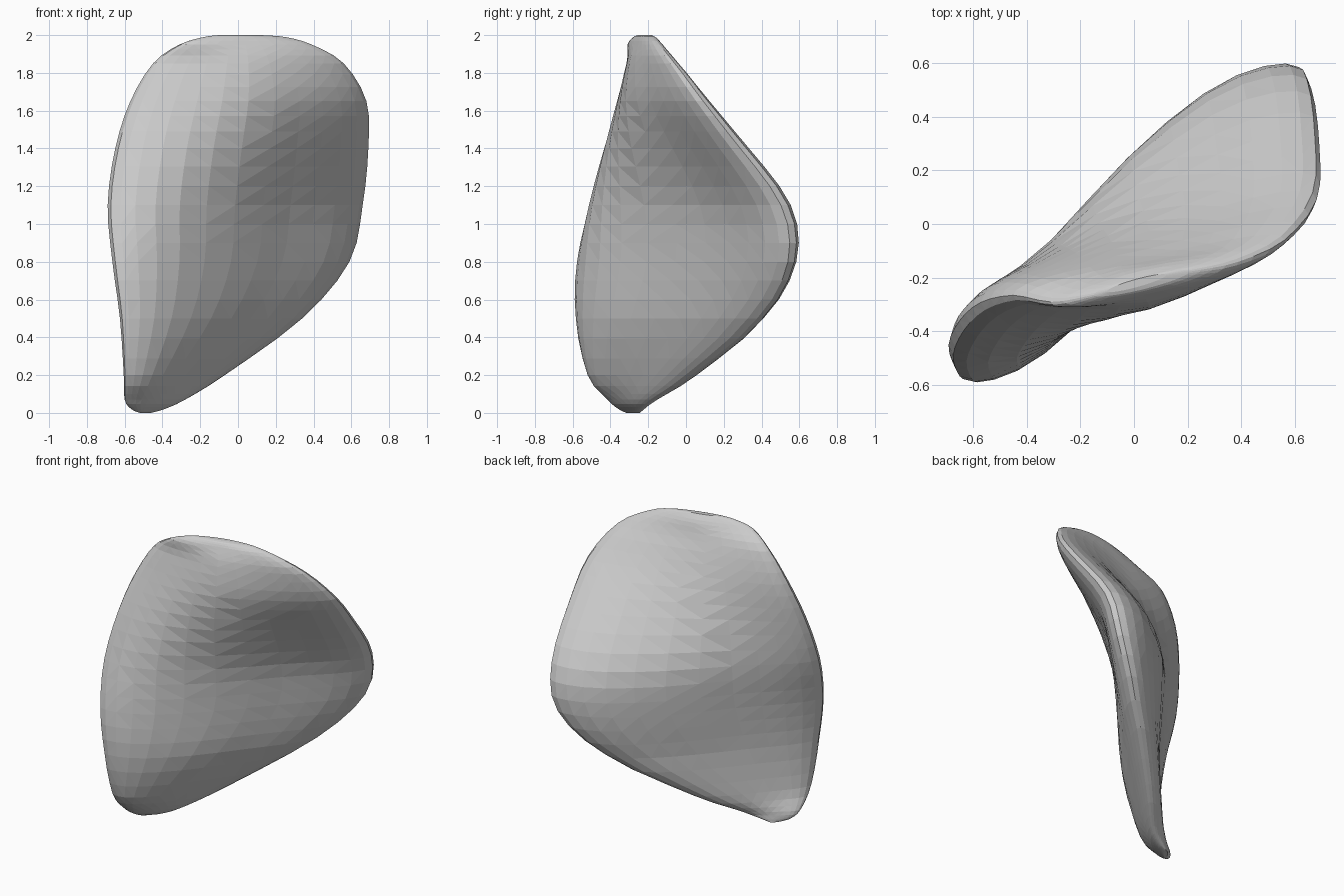
import bpy, bmesh, math

if "Cube" in bpy.data.objects:
    bpy.data.objects.remove(bpy.data.objects["Cube"])

# Horizontal sections: z, left x, right x, five mid-surface y values, half thickness, front ridge
SECTIONS = [
    (0.00, -0.52, -0.46, -0.31, -0.295, -0.28, -0.265, -0.25, 0.02, 0.0),
    (0.02, -0.565, -0.39, -0.34, -0.32, -0.29, -0.26, -0.235, 0.04, 0.0),
    (0.07, -0.60, -0.28, -0.385, -0.35, -0.295, -0.235, -0.17, 0.07, 0.0),
    (0.20, -0.605, -0.07, -0.485, -0.39, -0.25, -0.10, 0.03, 0.12, 0.0),
    (0.50, -0.625, 0.34, -0.545, -0.36, -0.10, 0.165, 0.385, 0.175, 0.02),
    (0.80, -0.665, 0.59, -0.535, -0.31, 0.03, 0.325, 0.545, 0.20, 0.035),
    (1.10, -0.69, 0.66, -0.45, -0.28, 0.03, 0.31, 0.51, 0.21, 0.04),
    (1.40, -0.65, 0.69, -0.36, -0.26, -0.09, 0.12, 0.285, 0.18, 0.02),
    (1.65, -0.57, 0.68, -0.29, -0.24, -0.165, -0.045, 0.09, 0.14, 0.015),
    (1.85, -0.45, 0.56, -0.265, -0.24, -0.205, -0.14, -0.06, 0.085, 0.01),
    (1.95, -0.31, 0.39, -0.29, -0.255, -0.215, -0.18, -0.14, 0.055, 0.0),
    (1.99, -0.18, 0.25, -0.27, -0.245, -0.22, -0.195, -0.17, 0.03, 0.0),
    (2.00, -0.10, 0.12, -0.25, -0.235, -0.22, -0.205, -0.19, 0.015, 0.0),
]
STEPS, COLS = 3, 14


def spline(values, u):
    """Smooth interpolation through evenly spaced values, u from 0 to 1."""
    n = len(values) - 1
    i = min(int(u * n), n - 1)
    f = u * n - i
    b, c = values[i], values[i + 1]
    a = values[i - 1] if i > 0 else 2 * b - c
    d = values[i + 2] if i + 2 <= n else 2 * c - b
    return b + 0.5 * f * (c - a + f * (2*a - 5*b + 4*c - d + f * (3*(b - c) + d - a)))


def ring(section):
    """Closed lens-shaped loop: front side left to right, back side returning."""
    z, left, right, *mid, half, ridge = section
    points = []
    for k in range(2 * COLS):
        angle = math.pi * k / COLS
        t = (1 - math.cos(angle)) / 2
        y = spline(mid, t) - half * math.sin(angle)
        if k < COLS:
            y -= ridge * math.exp(-((t - 0.5) / 0.18) ** 2)
        points.append((left + (right - left) * t, y, z))
    return points


# Interpolate the sections, then even out the curvature from row to row
columns = list(zip(*SECTIONS))
rows = (len(SECTIONS) - 1) * STEPS
grid = [[spline(col, r / rows) for col in columns] for r in range(rows + 1)]
old = [row[:] for row in grid]
for r in range(4 * STEPS, rows - 3 * STEPS):
    for c in range(3, len(columns)):
        grid[r][c] = (old[r - 1][c] + 2 * old[r][c] + old[r + 1][c]) / 4

# Loft the twisted shell
bm = bmesh.new()
rings = []
for section in grid:
    section[0] = min(max(section[0], 0.0), 2.0)
    rings.append([bm.verts.new(p) for p in ring(section)])
for lower, upper in zip(rings, rings[1:]):
    for k in range(2 * COLS):
        j = (k + 1) % (2 * COLS)
        bm.faces.new((lower[k], lower[j], upper[j], upper[k]))

# Close the bottom tip and the top edge
bm.faces.new(rings[0][::-1])
bm.faces.new(rings[-1])
bmesh.ops.triangulate(bm, faces=bm.faces[:])
bmesh.ops.recalc_face_normals(bm, faces=bm.faces[:])

mesh = bpy.data.meshes.new("curved_shell")
bm.to_mesh(mesh)
bm.free()
shell = bpy.data.objects.new("curved_shell", mesh)
bpy.context.collection.objects.link(shell)

grey = bpy.data.materials.new("light_grey")
grey.diffuse_color = (0.6, 0.6, 0.6, 1)
grey.use_nodes = True
grey.node_tree.nodes["Principled BSDF"].inputs["Base Color"].default_value = grey.diffuse_color
mesh.materials.append(grey)
